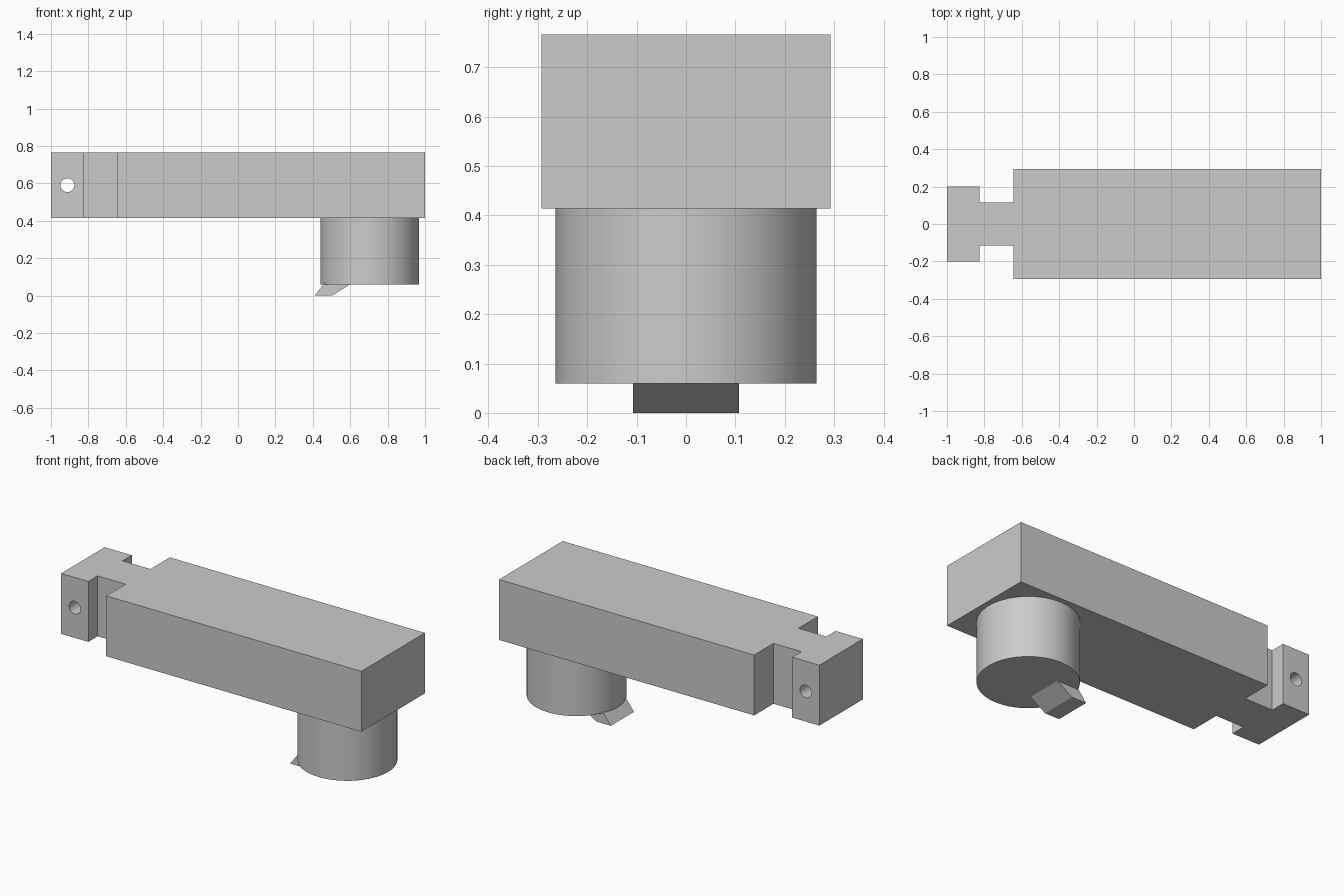
import bpy, bmesh, math
from mathutils import Vector, Matrix

cube = bpy.data.objects.get("Cube")
if cube:
    bpy.data.objects.remove(cube, do_unlink=True)

grey = bpy.data.materials.new("plain_grey")
grey.use_nodes = True
colour = (0.6, 0.6, 0.6, 1)
grey.diffuse_color = colour
grey.node_tree.nodes["Principled BSDF"].inputs["Base Color"].default_value = colour


def finish(name, bm):
    bmesh.ops.recalc_face_normals(bm, faces=bm.faces)
    mesh = bpy.data.meshes.new(name)
    bm.to_mesh(mesh)
    bm.free()
    mesh.materials.append(grey)
    obj = bpy.data.objects.new(name, mesh)
    bpy.context.collection.objects.link(obj)
    return obj


def extrude_profile(name, points, direction):
    bm = bmesh.new()
    face = bm.faces.new([bm.verts.new(p) for p in points])
    top = bmesh.ops.extrude_face_region(bm, geom=[face])["geom"]
    moved = [v for v in top if isinstance(v, bmesh.types.BMVert)]
    bmesh.ops.translate(bm, verts=moved, vec=Vector(direction))
    return finish(name, bm)


def cylinder(name, radius, depth, centre, tilt=0, segments=64):
    bm = bmesh.new()
    matrix = Matrix.Translation(centre) @ Matrix.Rotation(tilt, 4, "X")
    bmesh.ops.create_cone(bm, cap_ends=True, segments=segments, radius1=radius,
                          radius2=radius, depth=depth, matrix=matrix)
    return finish(name, bm)


def smooth(obj):
    bpy.ops.object.select_all(action="DESELECT")
    obj.select_set(True)
    bpy.context.view_layer.objects.active = obj
    bpy.ops.object.shade_smooth_by_angle(angle=math.radians(30))


# Bar with a narrow neck and a wider end block, mirrored outline
base, top = 0.414, 0.766
half = [(-1, 0.2), (-0.825, 0.2), (-0.825, 0.115),
        (-0.645, 0.115), (-0.645, 0.293), (1, 0.293)]
outline = half + [(x, -y) for x, y in reversed(half)]
bar = extrude_profile("bar", [(x, y, base) for x, y in outline], (0, 0, top - base))

# Cross hole through the end block
cutter = cylinder("hole_cutter", 0.037, 1, (-0.912, 0, 0.59), math.pi / 2, 32)
cutter.hide_render = True
cutter.hide_set(True)
cut = bar.modifiers.new("hole", "BOOLEAN")
cut.operation = "DIFFERENCE"
cut.solver = "EXACT"
cut.object = cutter
bpy.context.view_layer.objects.active = bar
bar.select_set(True)
bpy.ops.object.modifier_apply(modifier=cut.name)
bpy.data.objects.remove(cutter, do_unlink=True)
smooth(bar)

# Round boss under the far end
boss = cylinder("round_boss", 0.264, base - 0.06, (0.705, 0, (base + 0.06) / 2))
smooth(boss)

# Slanted tooth, its upper end buried in the boss
tooth = [(0.41, 0), (0.503, 0), (0.6, 0.06), (0.6, 0.1), (0.488, 0.1)]
extrude_profile("slanted_tooth", [(x, -0.107, z) for x, z in tooth], (0, 0.214, 0))
